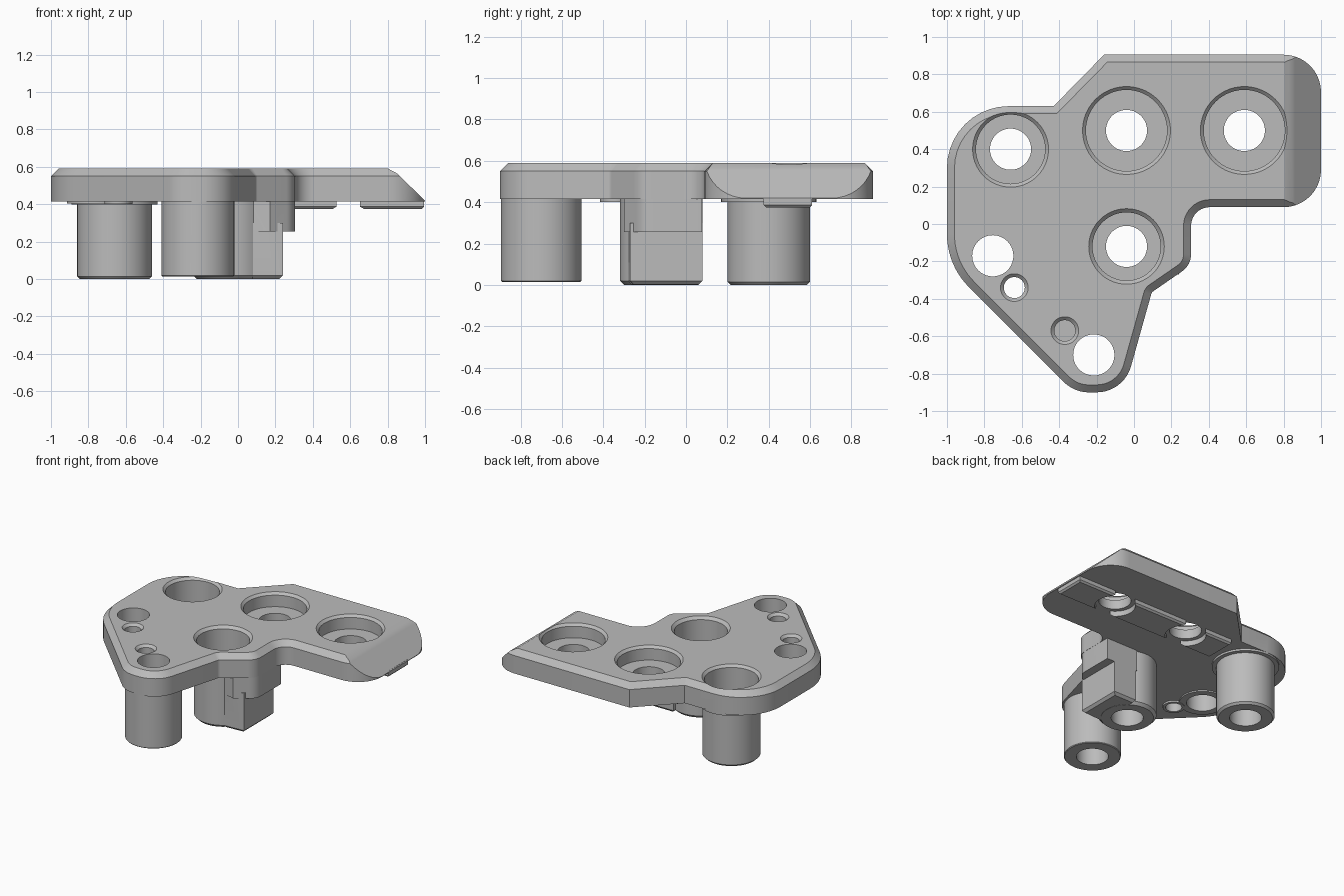
import bpy, bmesh, math
from mathutils import Vector

cube = bpy.data.objects.get("Cube")
if cube:
    bpy.data.objects.remove(cube, do_unlink=True)

metal = bpy.data.materials.new("plain_grey")
metal.use_nodes = True
GREY = (0.5, 0.5, 0.5, 1)
metal.diffuse_color = GREY
metal.node_tree.nodes["Principled BSDF"].inputs["Base Color"].default_value = GREY


def rounded(corners, steps=10):
    """Outline from (x, y, radius) corners, with each corner filleted."""
    out = []
    for i, (x, y, r) in enumerate(corners):
        p = Vector((x, y))
        a = (Vector(corners[i - 1][:2]) - p).normalized()
        b = (Vector(corners[(i + 1) % len(corners)][:2]) - p).normalized()
        if r == 0:
            out.append(p)
            continue
        half = a.angle(b) / 2
        centre = p + (a + b).normalized() * r / math.sin(half)
        start = p + a * r / math.tan(half) - centre
        end = p + b * r / math.tan(half) - centre
        for k in range(steps + 1):
            t = k / steps
            w = math.pi - 2 * half
            out.append(centre + (start * math.sin((1 - t) * w) + end * math.sin(t * w)) / math.sin(w))
    return out


def inset(loop, d):
    """Mitred inward offset of an anticlockwise outline."""
    out = []
    for i, p in enumerate(loop):
        e = (p - loop[i - 1]).normalized()
        f = (loop[(i + 1) % len(loop)] - p).normalized()
        n = Vector((-e.y, e.x)) + Vector((-f.y, f.x))
        out.append(p + n * (2 * d / n.length_squared))
    return out


def stack(name, layers):
    """Solid through matching rings of 3D points."""
    bm = bmesh.new()
    rings = [[bm.verts.new(p) for p in ring] for ring in layers]
    for low, high in zip(rings, rings[1:]):
        for i in range(len(low)):
            bm.faces.new((low[i - 1], low[i], high[i], high[i - 1]))
    bm.faces.new(rings[0])
    bm.faces.new(rings[-1])
    bmesh.ops.recalc_face_normals(bm, faces=bm.faces)
    mesh = bpy.data.meshes.new(name)
    bm.to_mesh(mesh)
    bm.free()
    mesh.materials.append(metal)
    ob = bpy.data.objects.new(name, mesh)
    bpy.context.collection.objects.link(ob)
    return ob


def prism(name, loop, z0, z1, chamfer_low=0, chamfer_top=0):
    layers = []
    if chamfer_low:
        layers.append((inset(loop, chamfer_low), z0))
    layers += [(loop, z0 + chamfer_low), (loop, z1 - chamfer_top)]
    if chamfer_top:
        layers.append((inset(loop, chamfer_top), z1))
    return stack(name, [[(p.x, p.y, z) for p in ring] for ring, z in layers])


def lathe(name, x, y, profile, sides=56):
    """Round solid from (radius, z) pairs, bottom to top."""
    turn = [2 * math.pi * k / sides for k in range(sides)]
    return stack(name, [[(x + r * math.cos(a), y + r * math.sin(a), z) for a in turn]
                        for r, z in profile])


def apply_part(body, part, operation):
    mod = body.modifiers.new(part.name, "BOOLEAN")
    mod.operation, mod.solver, mod.object = operation, "EXACT", part
    bpy.context.view_layer.objects.active = body
    bpy.ops.object.modifier_apply(modifier=mod.name)
    bpy.data.objects.remove(part, do_unlink=True)


TOP, UNDER, IN = 0.59, 0.415, 0.45
leg_a, leg_b, leg_c = (-0.66, 0.40), (-0.04, -0.12), (-0.215, -0.70)
bore_d, bore_e = (-0.04, 0.50), (0.59, 0.50)
hole_f, pin_g, pin_h = (-0.755, -0.17), (-0.64, -0.34), (-0.37, -0.57)

# Plate with a chamfered upper edge
outline = rounded([
    (-1, 0.63, 0.33), (-1, -0.22, 0.4), (-0.32, -0.9, 0.19), (-0.055, -0.9, 0.19),
    (0.095, -0.365, 0.03), (0.305, -0.22, 0.11), (0.305, 0.09, 0.1), (1, 0.09, 0.2),
    (1, 0.905, 0.2), (-0.16, 0.905, 0), (-0.43, 0.63, 0)])
body = prism("mounting_plate", outline, UNDER, TOP, chamfer_top=0.04)

# Sloped end
slope = [(0.8, 0.592), (0.85, 0.565), (1.02, 0.4), (1.02, 0.7), (0.8, 0.7)]
apply_part(body, stack("end_slope", [[(x, y, z) for x, z in slope] for y in (0, 1)]), "DIFFERENCE")

# Legs and bosses below the plate
parts = [
    lathe("left_leg", *leg_a, [(0.185, 0), (0.2, 0.015), (0.2, 0.4), (0.23, 0.4), (0.23, IN)]),
    lathe("middle_leg", *leg_b, [(0.18, 0), (0.2, 0.02), (0.2, IN)]),
    lathe("front_leg", *leg_c, [(0.19, 0.015), (0.195, 0.02), (0.195, IN)]),
    lathe("hole_boss", *hole_f, [(0.16, 0.405), (0.16, IN)]),
    lathe("pin_boss", *pin_g, [(0.075, 0.402), (0.075, IN)]),
]
rib = rounded([(0.05, 0.079, 0), (0.02, -0.25, 0), (0.08, -0.279, 0), (0.24, -0.27, 0), (0.24, 0.079, 0)])
parts.append(prism("leg_rib", rib, 0.001, 0.3, chamfer_low=0.018))
shoulder = rounded([(0.04, 0.078, 0), (0.02, -0.25, 0), (0.08, -0.278, 0), (0.17, -0.3, 0),
                    (0.304, -0.21, 0.1), (0.304, 0.078, 0)])
parts.append(prism("leg_shoulder", shoulder, 0.255, IN))

# Rail under the back arm, cleared around both bores
rail = prism("under_rail", rounded([(-0.36, 0.375, 0), (0.995, 0.375, 0), (0.995, 0.61, 0), (-0.36, 0.61, 0)]),
             0.375, 0.425, chamfer_low=0.012)
for spot in (bore_d, bore_e):
    apply_part(rail, lathe("rail_relief", *spot, [(0.14, 0.3), (0.14, 0.5)]), "DIFFERENCE")
parts.append(rail)
for part in parts:
    apply_part(body, part, "UNION")


def bore(spot, r, floor, lip, hole=0.11):
    """Through hole with a chamfered counterbore above it."""
    apply_part(body, lathe("through_hole", *spot, [(hole, -0.1), (hole, 0.7)]), "DIFFERENCE")
    apply_part(body, lathe("counterbore", *spot, [(r, floor), (r, TOP - lip), (r + lip, TOP),
                                                  (r + lip, 0.7)]), "DIFFERENCE")


# Screw bores, plain holes and pin holes
bore(leg_a, 0.185, 0.3, 0.018)
bore(leg_b, 0.182, 0.3, 0.02)
for spot in (bore_d, bore_e):
    bore(spot, 0.217, 0.485, 0.018)
for spot in (leg_c, hole_f):
    apply_part(body, lathe("plain_hole", *spot, [(0.11, -0.1), (0.11, 0.7)]), "DIFFERENCE")
for spot, floor in ((pin_g, 0.3), (pin_h, 0.49)):
    apply_part(body, lathe("pin_hole", *spot, [(0.056, floor), (0.056, TOP - 0.018), (0.074, TOP),
                                               (0.074, 0.7)]), "DIFFERENCE")

bpy.ops.object.select_all(action="DESELECT")
body.select_set(True)
bpy.context.view_layer.objects.active = body
bpy.ops.object.shade_smooth_by_angle(angle=math.radians(25))
